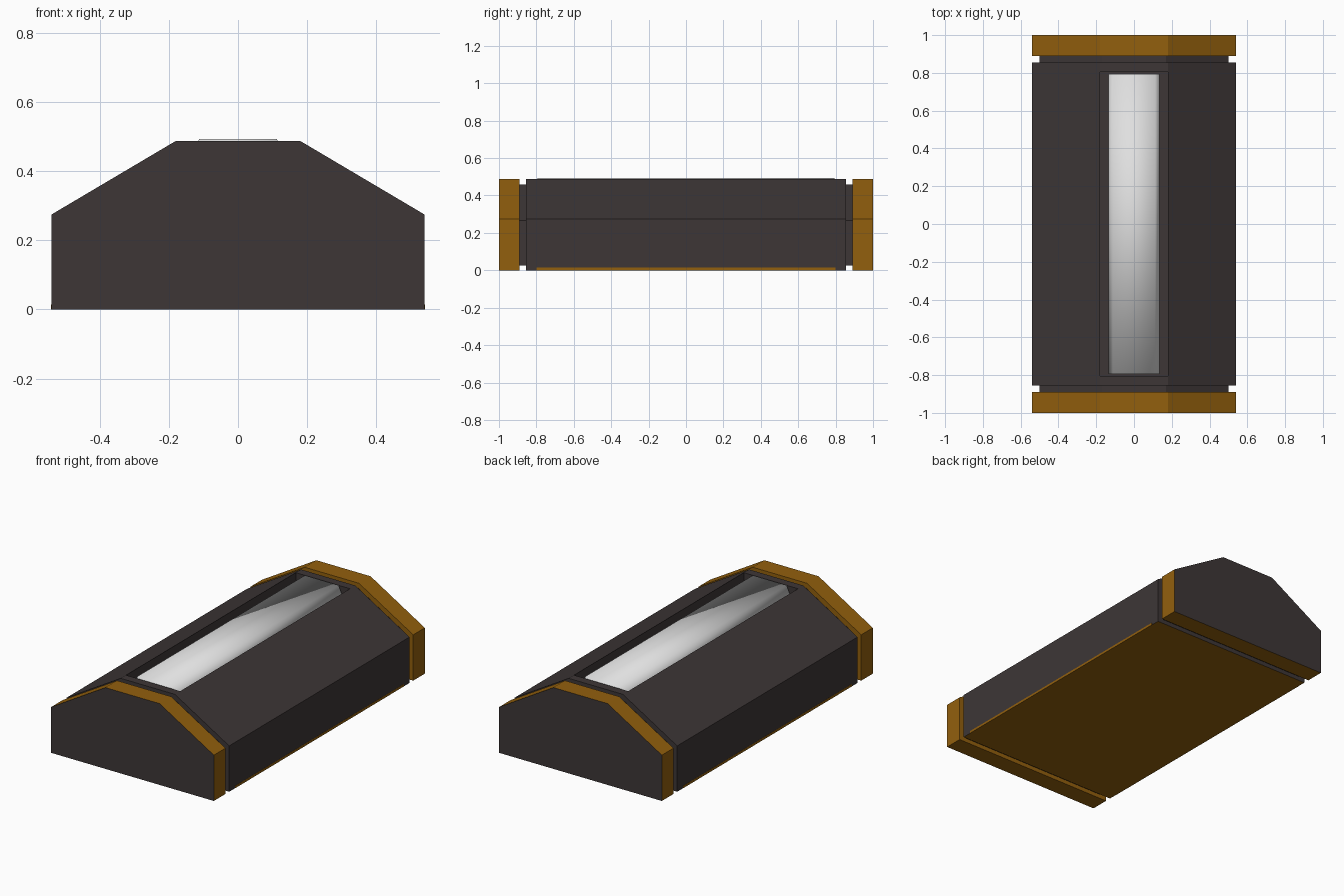
import bpy, bmesh
from mathutils import Vector

if "Cube" in bpy.data.objects:
    bpy.data.objects.remove(bpy.data.objects["Cube"])

def material(name, rgb):
    m = bpy.data.materials.new(name)
    m.diffuse_color = (*rgb, 1)
    m.use_nodes = True
    m.node_tree.nodes["Principled BSDF"].inputs["Base Color"].default_value = m.diffuse_color
    return m

DARK = material("charcoal", (0.047, 0.037, 0.037))
ORANGE = material("amber brown", (0.29, 0.116, 0.004))
LIGHT = material("pale grey", (0.74, 0.74, 0.74))

# Chamfered housing cross-section (x, z)
SECTION = [(-.54, 0), (.54, 0), (.54, .275), (.18, .488), (-.18, .488), (-.54, .275)]
NECK = [(-.50, .025), (.50, .025), (.50, .265), (.17, .46), (-.17, .46), (-.50, .265)]

def prism(profile, y0, y1):
    """Extrude an (x, z) profile from y0 to y1."""
    bm = bmesh.new()
    face = bm.faces.new([bm.verts.new((x, y0, z)) for x, z in profile])
    ext = bmesh.ops.extrude_face_region(bm, geom=[face])
    moved = [g for g in ext["geom"] if isinstance(g, bmesh.types.BMVert)]
    bmesh.ops.translate(bm, verts=moved, vec=(0, y1 - y0, 0))
    bmesh.ops.recalc_face_normals(bm, faces=bm.faces)
    return bm

def finish(bm, name, mats, rule=None):
    bm.normal_update()
    for f in bm.faces:
        f.material_index = rule(f) if rule else 0
    me = bpy.data.meshes.new(name)
    bm.to_mesh(me)
    bm.free()
    for m in mats:
        me.materials.append(m)
    ob = bpy.data.objects.new(name, me)
    bpy.context.collection.objects.link(ob)
    return ob

# Main housing with a sunken trough along its flat top and an amber underside
bm = prism(SECTION, -.855, .855)
for y in (-.805, .805):
    bmesh.ops.bisect_plane(bm, geom=bm.verts[:] + bm.edges[:] + bm.faces[:],
                           plane_co=(0, y, 0), plane_no=(0, 1, 0))
bm.normal_update()
top = [f for f in bm.faces if f.normal.z > .99 and abs(f.calc_center_median().y) < .1]
ext = bmesh.ops.extrude_face_region(bm, geom=top)
bmesh.ops.translate(bm, vec=(0, 0, -.1),
                    verts=[g for g in ext["geom"] if isinstance(g, bmesh.types.BMVert)])
bmesh.ops.delete(bm, geom=[f for f in top if f.is_valid], context='FACES')
bmesh.ops.recalc_face_normals(bm, faces=bm.faces)
finish(bm, "housing", [DARK, ORANGE], lambda f: int(f.normal.z < -.9))

# Thin amber base plate showing along the lower side edges
finish(prism([(-.541, 0), (.541, 0), (.541, .014), (-.541, .014)], -.8, .8),
       "base_plate", [ORANGE])

# Necks and end caps: caps are amber with a charcoal outer face
for side, name in ((-1, "front"), (1, "back")):
    finish(prism(NECK, side * .85, side * .895), name + "_neck", [DARK])
    finish(prism(SECTION, side * .89, side * 1.0), name + "_end_cap", [ORANGE, DARK],
           lambda f, s=side: int(f.normal.y * s > .9))

# Pale light bar, softly shaded, standing in the trough
bar = finish(prism([(-.135, .38), (.135, .38), (.135, .44), (.112, .494),
                    (-.112, .494), (-.135, .44)], -.795, .795), "light_bar", [LIGHT])
for p in bar.data.polygons:
    p.use_smooth = True
